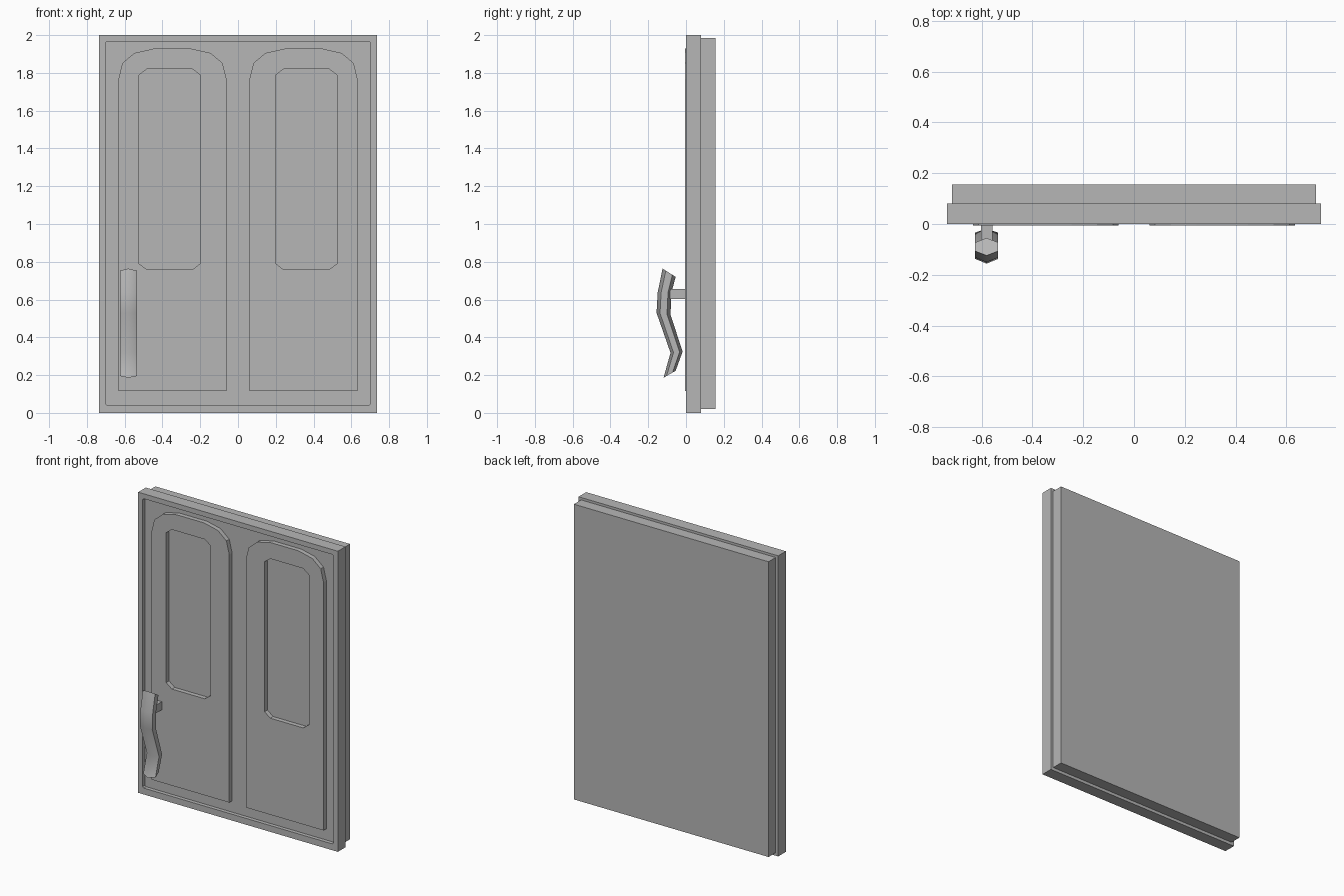
import bpy, bmesh
from mathutils import Vector

if "Cube" in bpy.data.objects:
    bpy.data.objects.remove(bpy.data.objects["Cube"], do_unlink=True)

GREY = (0.47, 0.47, 0.47, 1)
mat = bpy.data.materials.new("plain grey")
mat.use_nodes = True
mat.diffuse_color = GREY
mat.node_tree.nodes["Principled BSDF"].inputs["Base Color"].default_value = GREY


def finish(name, bm):
    bmesh.ops.recalc_face_normals(bm, faces=bm.faces)
    mesh = bpy.data.meshes.new(name)
    bm.to_mesh(mesh)
    bm.free()
    mesh.materials.append(mat)
    obj = bpy.data.objects.new(name, mesh)
    bpy.context.collection.objects.link(obj)
    return obj


def rectangle(x0, x1, z0, z1, cx=0, cz=0):
    """Rectangle outline, with corners cut by cx and cz if given."""
    if not cx:
        return [(x0, z0), (x1, z0), (x1, z1), (x0, z1)]
    return [(x0 + cx, z0), (x1 - cx, z0), (x1, z0 + cz), (x1, z1 - cz),
            (x1 - cx, z1), (x0 + cx, z1), (x0, z1 - cz), (x0, z0 + cz)]


def plate(name, front, back, *loops):
    """Extrude an outline, with optional holes, from front to back in y."""
    bm = bmesh.new()
    edges = []
    for loop in loops:
        vs = [bm.verts.new((x, front, z)) for x, z in loop]
        edges += [bm.edges.new((a, b)) for a, b in zip(vs, vs[1:] + vs[:1])]
    bmesh.ops.triangle_fill(bm, edges=edges, use_beauty=True, normal=(0, -1, 0))
    ext = bmesh.ops.extrude_face_region(bm, geom=bm.faces[:], use_keep_orig=True)
    moved = [g for g in ext["geom"] if isinstance(g, bmesh.types.BMVert)]
    bmesh.ops.translate(bm, verts=moved, vec=(0, back - front, 0))
    return finish(name, bm)


# Outer rim and the slab behind it, whose front is the recess floor
plate("door_rim", 0, 0.08, rectangle(-0.735, 0.735, 0, 2),
      rectangle(-0.702, 0.702, 0.042, 1.967, 0.008, 0.008))
plate("door_slab", 0.025, 0.155, rectangle(-0.716, 0.716, 0.02, 1.984))

# Raised arched panels with window openings, mirrored across the middle
MID = 0.347
arch = [(0.286, 0.117), (0.286, 1.767), (0.265, 1.852), (0.202, 1.905), (0.101, 1.928)]
outline = [(MID + x, z) for x, z in arch] + [(MID - x, z) for x, z in reversed(arch)]
panels = plate("arched_panels", -0.005, 0.03, outline,
               rectangle(0.199, 0.525, 0.759, 1.82, 0.042, 0.032))
panels.modifiers.new("Mirror", 'MIRROR').use_mirror_merge = False

# Curved six-sided handle, lofted through rings given by front and back (y, z)
HX = -0.58
rings = [((-0.124, 0.764), (-0.055, 0.72)),
         ((-0.150, 0.637), (-0.077, 0.637)),
         ((-0.156, 0.53), (-0.082, 0.52)),
         ((-0.082, 0.318), (-0.018, 0.324)),
         ((-0.119, 0.186), (-0.055, 0.223))]
section = [(0, 0), (1, 0.25), (1, 0.75), (0, 1), (-1, 0.75), (-1, 0.25)]
bm = bmesh.new()
loops = []
for f, b in rings:
    f, b = Vector((HX, *f)), Vector((HX, *b))
    loops.append([bm.verts.new(f.lerp(b, t) + Vector((0.045 * s, 0, 0)))
                  for s, t in section])
for a, b in zip(loops, loops[1:]):
    for i in range(len(section)):
        j = (i + 1) % len(section)
        bm.faces.new((a[i], a[j], b[j], b[i]))
bm.faces.new(loops[0])
bm.faces.new(loops[-1])
handle = finish("handle_grip", bm)
bpy.ops.object.select_all(action='DESELECT')
handle.select_set(True)
bpy.context.view_layer.objects.active = handle
bpy.ops.object.shade_smooth_by_angle(angle=1.1)

# Short post joining the handle to the door
plate("handle_post", -0.085, 0.03, rectangle(HX - 0.023, HX + 0.023, 0.602, 0.656))
